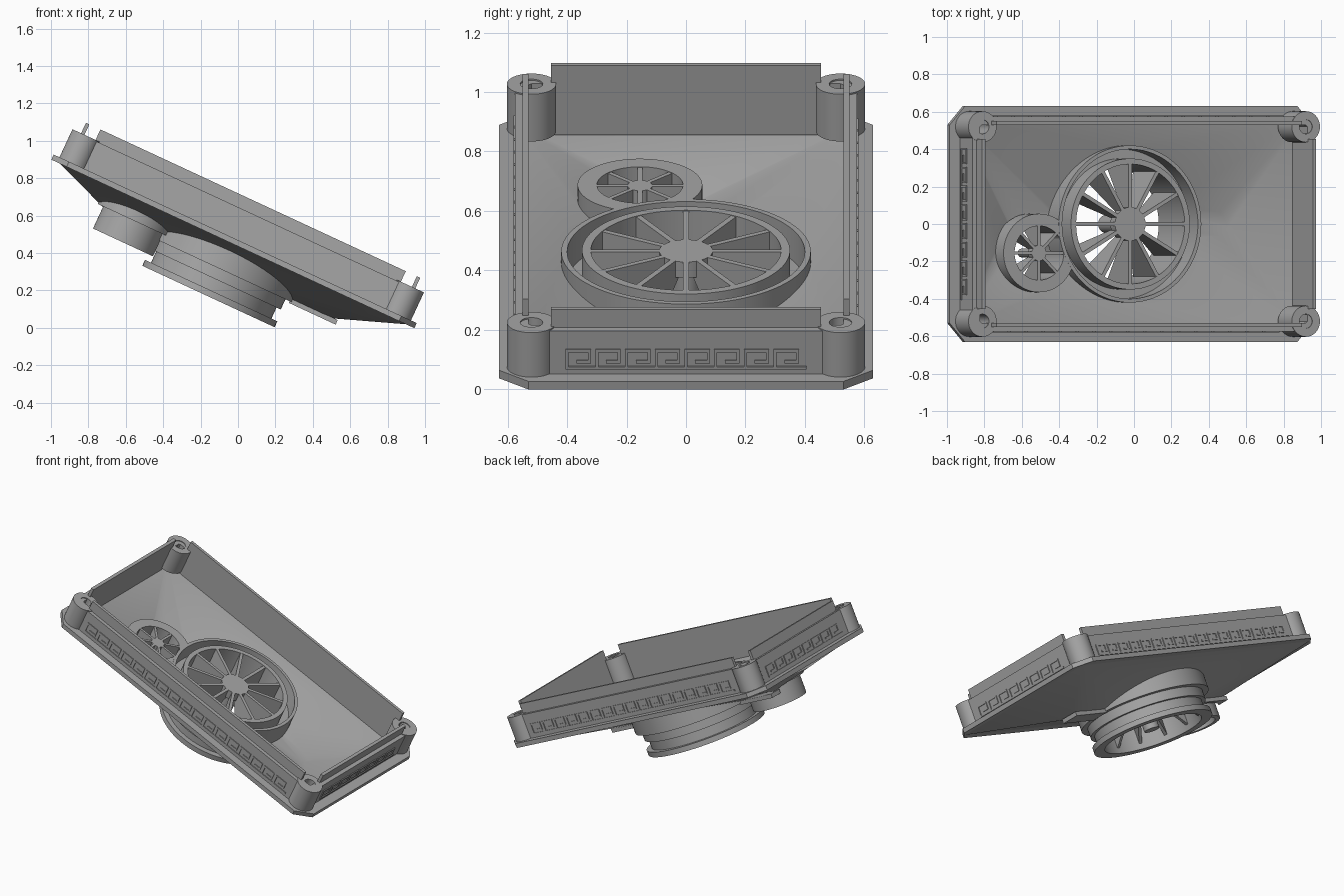
import bpy, bmesh, math
from mathutils import Matrix, Vector

if "Cube" in bpy.data.objects:
    bpy.data.objects.remove(bpy.data.objects["Cube"])

# Everything is modelled level, then placed with this tilt
TILT = Matrix.Translation((-0.0275, 0, 0.449)) @ Matrix.Rotation(math.radians(24.9), 4, 'Y')

GREY = (0.38, 0.38, 0.38, 1)
mat = bpy.data.materials.new("plain grey")
mat.use_nodes = True
mat.diffuse_color = GREY
mat.node_tree.nodes["Principled BSDF"].inputs["Base Color"].default_value = GREY


def finish(name, bm, smooth=False):
    bmesh.ops.recalc_face_normals(bm, faces=bm.faces)
    me = bpy.data.meshes.new(name)
    bm.to_mesh(me)
    bm.free()
    ob = bpy.data.objects.new(name, me)
    bpy.context.collection.objects.link(ob)
    me.materials.append(mat)
    ob.matrix_world = TILT
    if smooth:
        shade(ob)
    return ob


def shade(ob):
    bpy.ops.object.select_all(action='DESELECT')
    ob.select_set(True)
    bpy.context.view_layer.objects.active = ob
    bpy.ops.object.shade_smooth_by_angle(angle=math.radians(25))


def add_box(bm, lo, hi):
    lo, hi = Vector(lo), Vector(hi)
    m = Matrix.Translation((lo + hi) / 2) @ Matrix.Diagonal((hi - lo).to_4d())
    m[3][3] = 1
    bmesh.ops.create_cube(bm, size=1, matrix=m)


def lathe(name, profile, cx, cy, n=64):
    """Revolve a closed (radius, height) profile around a vertical axis."""
    bm = bmesh.new()
    rings = [[bm.verts.new((cx + r * math.cos(math.tau * i / n),
                            cy + r * math.sin(math.tau * i / n), w))
              for r, w in profile] for i in range(n)]
    k = len(profile)
    for i in range(n):
        a, b = rings[i], rings[(i + 1) % n]
        for j in range(k):
            bm.faces.new((a[j], b[j], b[(j + 1) % k], a[(j + 1) % k]))
    return finish(name, bm, True)


def chamfered(a, b, ca, cb):
    pts = []
    for sx, sy in ((1, 1), (-1, 1), (-1, -1), (1, -1)):
        pair = [(sx * a, sy * (b - cb)), (sx * (a - ca), sy * b)]
        pts += pair if sx * sy > 0 else pair[::-1]
    return pts


def frame(name, outer, inner, w0, w1):
    bm = bmesh.new()
    loops = [[bm.verts.new((x, y, w)) for x, y in pts]
             for pts, w in ((outer, w0), (outer, w1), (inner, w1), (inner, w0))]
    n = len(outer)
    for k in range(4):
        a, b = loops[k], loops[(k + 1) % 4]
        for i in range(n):
            bm.faces.new((a[i], a[(i + 1) % n], b[(i + 1) % n], b[i]))
    return finish(name, bm)


def cut(ob, holes):
    """Drill vertical round holes (x, y, radius), then bake the modifiers."""
    cutters = []
    for x, y, r in holes:
        bm = bmesh.new()
        bmesh.ops.create_cone(bm, cap_ends=True, segments=64, radius1=r, radius2=r,
                              depth=2, matrix=Matrix.Translation((x, y, 0)))
        c = finish("cutter", bm)
        c.hide_render = True
        mod = ob.modifiers.new("hole", 'BOOLEAN')
        mod.operation, mod.solver, mod.object = 'DIFFERENCE', 'EXACT', c
        cutters.append(c)
    bpy.context.view_layer.update()
    dg = bpy.context.evaluated_depsgraph_get()
    baked = bpy.data.meshes.new_from_object(ob.evaluated_get(dg))
    ob.modifiers.clear()
    ob.data = baked
    for c in cutters:
        bpy.data.objects.remove(c)
    shade(ob)


def wheel(name, cx, cy, count, rim, hub, thick, top, shallow, deep):
    """Hub with fins that get deeper toward the rim."""
    bm = bmesh.new()
    for r, d in ((hub, shallow), (hub * 0.55, deep)):
        bmesh.ops.create_cone(bm, cap_ends=True, segments=32, radius1=r, radius2=r, depth=d,
                              matrix=Matrix.Translation((cx, cy, top - d / 2 - (r < hub) * 0.001)))
    for i in range(count):
        m = Matrix.Translation((cx, cy, 0)) @ Matrix.Rotation(math.tau * i / count, 4, 'Z')
        r0, r1 = hub * 0.6, rim + 0.01
        section = [(r0, top), (r1, top), (r1, top - deep), (r0, top - shallow)]
        a, b = [[bm.verts.new(m @ Vector((r, s * thick / 2, w))) for r, w in section]
                for s in (-1, 1)]
        bm.faces.new(a)
        bm.faces.new(b[::-1])
        for j in range(4):
            k = (j + 1) % 4
            bm.faces.new((a[j], b[j], b[k], a[k]))
    return finish(name, bm, True)


# Port centres
BIG = (0, 0)
SMALL = (-0.535, -0.155)
HOLES = [(*BIG, 0.41), (*SMALL, 0.195)]

# Base flange with clipped corners, and the wall standing on it
opening = chamfered(0.965, 0.53, 0.01, 0.01)
frame("base_flange", chamfered(1.07, 0.63, 0.09, 0.1), opening, 0, 0.03)
frame("wall", chamfered(1.01, 0.575, 0.01, 0.01), opening, 0.03, 0.19)

# Thin lips on top of the wall
for s, side in ((-1, "right"), (1, "left")):
    bm = bmesh.new()
    add_box(bm, (min(s * 0.965, s * 0.985), -0.455, 0.18), (max(s * 0.965, s * 0.985), 0.455, 0.257))
    finish(side + "_lip", bm)
    bm = bmesh.new()
    add_box(bm, (-0.9, min(s * 0.53, s * 0.55), 0.18), (0.9, max(s * 0.53, s * 0.55), 0.257))
    finish(("front" if s < 0 else "back") + "_lip", bm)

# Corner posts with blind screw holes
for sx, nx in ((-1, "right"), (1, "left")):
    for sy, ny in ((-1, "front"), (1, "back")):
        lathe(f"{ny}_{nx}_post", [(0.083, 0.02), (0.083, 0.195), (0.038, 0.195),
                                  (0.038, 0.08), (0.0005, 0.08), (0.0005, 0.02)],
              sx * 0.953, sy * 0.52, 40)

# Raised key border on each outer wall; bars are given in unit-cell coordinates
BARS = [(0, 0, 1, 0), (0, 0, 0, 1), (0, 1, 0.75, 1), (0.75, 0.36, 0.75, 1), (0.36, 0.36, 0.75, 0.36)]


def key_border(name, half, count, turn, dist):
    bm = bmesh.new()
    cell, h, t = 2 * half / count, 0.064, 0.005
    for i in range(count):
        for x0, z0, x1, z1 in BARS:
            u = -half + i * cell
            add_box(bm, (u + x0 * cell - t, -dist - 0.006, 0.054 + z0 * h - t),
                    (u + x1 * cell + t, -dist + 0.005, 0.054 + z1 * h + t))
    bm.transform(Matrix.Rotation(math.radians(turn), 4, 'Z'))
    finish(name, bm)


key_border("front_key_border", 0.85, 17, 0, 0.575)
key_border("left_key_border", 0.4, 8, 90, 1.01)
key_border("back_key_border", 0.85, 17, 180, 0.575)
key_border("right_key_border", 0.4, 8, 270, 1.01)

# Sloping hopper floor: hull from the rectangular rim to a narrow rounded trough
bm = bmesh.new()
for x in (-1.02, 1.02):
    for y in (-0.57, 0.57):
        bm.verts.new((x, y, 0))
for s in (-1, 1):
    for i in range(13):
        a = math.pi * (i / 12 - 0.5)
        bm.verts.new((s * (0.59 + 0.065 * math.cos(a)), 0.065 * math.sin(a), -0.135))
bmesh.ops.convex_hull(bm, input=bm.verts)
bmesh.ops.recalc_face_normals(bm, faces=bm.faces)
lid = [f for f in bm.faces if all(v.co.z > -0.01 for v in f.verts)]
bmesh.ops.delete(bm, geom=lid, context='FACES')
hopper = finish("hopper_floor", bm)
shell = hopper.modifiers.new("shell", 'SOLIDIFY')
shell.thickness = 0.014
cut(hopper, HOLES)

# Keel strip under the trough
bm = bmesh.new()
add_box(bm, (-0.68, -0.065, -0.16), (0.68, 0.065, -0.133))
cut(finish("keel_strip", bm), HOLES)

# Large port: outer collar, trough, stepped neck and bottom rim
lathe("large_port", [(0.42, 0.015), (0.42, -0.15), (0.38, -0.15), (0.38, -0.21),
                     (0.355, -0.21), (0.355, -0.275), (0.39, -0.275), (0.39, -0.31),
                     (0.32, -0.31), (0.32, 0.02), (0.35, 0.02), (0.35, -0.1),
                     (0.4, -0.1), (0.4, 0.015)], *BIG, 96)
wheel("large_wheel", *BIG, 12, 0.32, 0.09, 0.02, 0.018, 0.06, 0.3)

# Small port
small = lathe("small_port", [(0.21, 0.014), (0.21, -0.11), (0.178, -0.11), (0.178, -0.24),
                             (0.145, -0.24), (0.145, 0.014)], *SMALL)
cut(small, [(*BIG, 0.405)])
wheel("small_wheel", *SMALL, 8, 0.145, 0.042, 0.016, 0.012, 0.05, 0.22)
